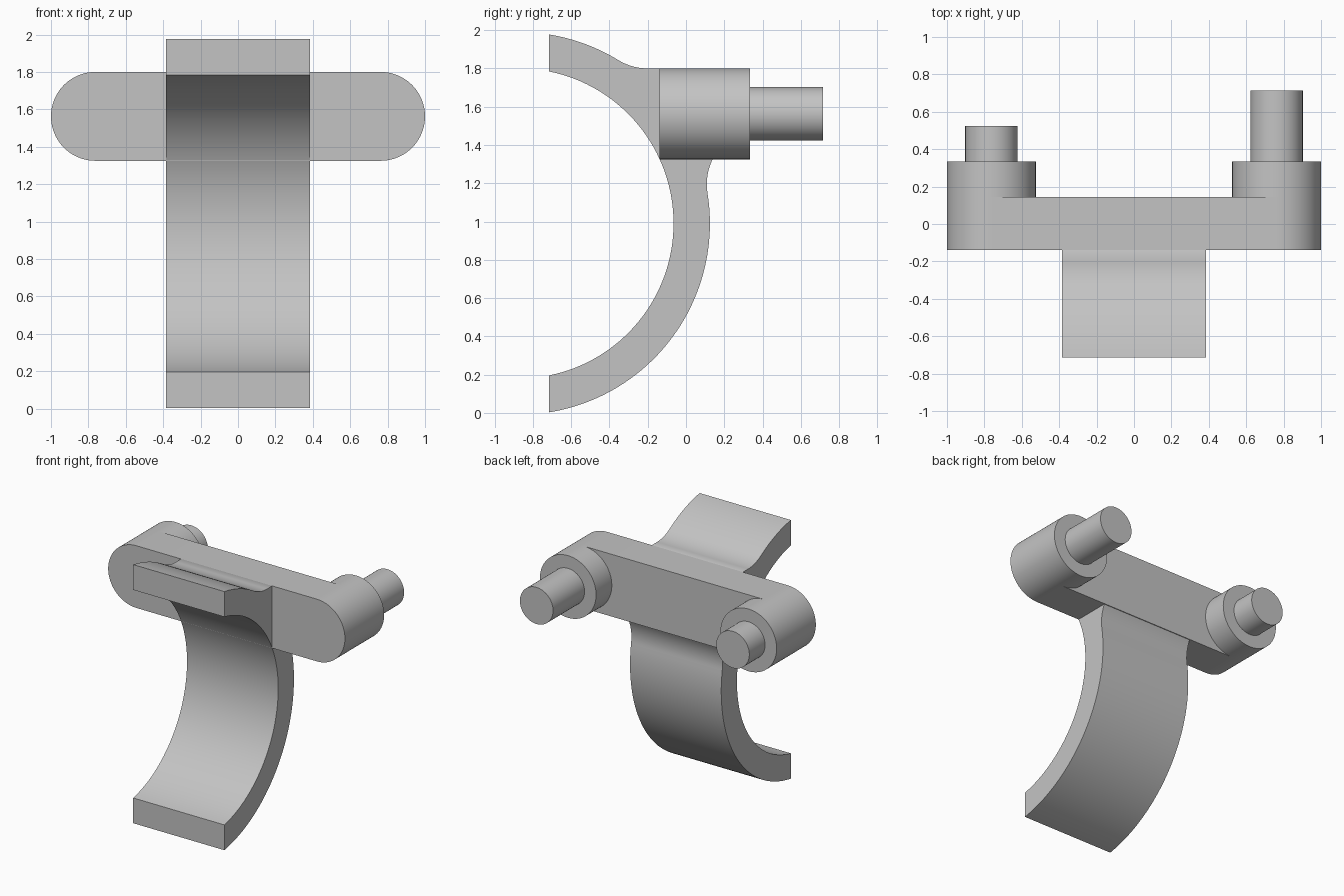
import bpy, bmesh
from math import sin, cos, radians, atan2, sqrt, pi
from mathutils import Vector

cube = bpy.data.objects.get("Cube")
if cube:
    bpy.data.objects.remove(cube, do_unlink=True)

grey = bpy.data.materials.new("plain grey")
grey.use_nodes = True
grey.diffuse_color = (0.55, 0.55, 0.55, 1)
grey.node_tree.nodes["Principled BSDF"].inputs["Base Color"].default_value = grey.diffuse_color


def arc(centre, radius, start, end, steps):
    """Points on an arc, angles in radians."""
    return [(centre[0] + radius * cos(start + (end - start) * i / steps),
             centre[1] + radius * sin(start + (end - start) * i / steps))
            for i in range(steps + 1)]


def extrude(name, points, vector):
    """Closed prism from a 3D outline."""
    bm = bmesh.new()
    face = bm.faces.new([bm.verts.new(p) for p in points])
    result = bmesh.ops.extrude_face_region(bm, geom=[face])
    moved = [v for v in result["geom"] if isinstance(v, bmesh.types.BMVert)]
    bmesh.ops.translate(bm, verts=moved, vec=Vector(vector))
    bmesh.ops.recalc_face_normals(bm, faces=bm.faces)
    mesh = bpy.data.meshes.new(name)
    bm.to_mesh(mesh)
    bm.free()
    mesh.materials.append(grey)
    obj = bpy.data.objects.new(name, mesh)
    bpy.context.collection.objects.link(obj)
    bpy.ops.object.select_all(action='DESELECT')
    obj.select_set(True)
    bpy.context.view_layer.objects.active = obj
    bpy.ops.object.shade_smooth_by_angle(angle=radians(30))
    return obj


def along_y(name, outline, y0, y1):
    return extrude(name, [(x, y0, z) for x, z in outline], (0, y1 - y0, 0))


# Shared dimensions
bar_front, bar_back, bar_top = -0.138, 0.145, 1.80
bar_z, bar_r, boss_x = 1.5625, 0.2375, 0.7625
hub = (-0.875, 0.99)
inner_r, outer_r, fillet_r = 0.81, 1.0, 0.294
tip_y, strap_half = -0.715, 0.385

# Curved strap: C-shaped side profile blended into the bar
tip_in = atan2(sqrt(inner_r**2 - (tip_y - hub[0])**2), tip_y - hub[0])
tip_out = atan2(sqrt(outer_r**2 - (tip_y - hub[0])**2), tip_y - hub[0])
reach = outer_r + fillet_r
low = radians(9.1)
low_c = (hub[0] + reach * cos(low), hub[1] + reach * sin(low))
low_end = pi - atan2(1.325 - low_c[1], low_c[0] - bar_back)
high_c_z = bar_top + fillet_r
high = pi / 2 - atan2(sqrt(reach**2 - (high_c_z - hub[1])**2), high_c_z - hub[1])
high_c = (hub[0] + reach * cos(high), high_c_z)

profile = arc(hub, inner_r, tip_in, -tip_in, 64)
profile += arc(hub, outer_r, -tip_out, low, 48)
profile += arc(low_c, fillet_r, low + pi, low_end, 12)[1:]
profile += [(0.13, 1.34), (0.13, 1.79), (-0.12, 1.79), (bar_front, bar_top)]
profile += arc(high_c, fillet_r, 1.5 * pi, high + pi, 12)
profile += arc(hub, outer_r, high, tip_out, 16)[1:]
extrude("curved_strap", [(-strap_half, y, z) for y, z in profile], (2 * strap_half, 0, 0))

# Cross bar with rounded ends
stadium = arc((boss_x, bar_z), bar_r, -pi / 2, pi / 2, 40)
stadium += arc((-boss_x, bar_z), bar_r, pi / 2, 1.5 * pi, 40)
along_y("cross_bar", stadium, bar_front, bar_back)

# Round bosses with pins; the left pin is longer
for side, sign, pin_end in (("left", 1, 0.715), ("right", -1, 0.525)):
    centre = (sign * boss_x, bar_z)
    along_y(side + "_boss", arc(centre, bar_r, 0, 2 * pi, 80)[:-1], bar_back, 0.335)
    along_y(side + "_pin", arc(centre, 0.14, 0, 2 * pi, 64)[:-1], 0.325, pin_end)
